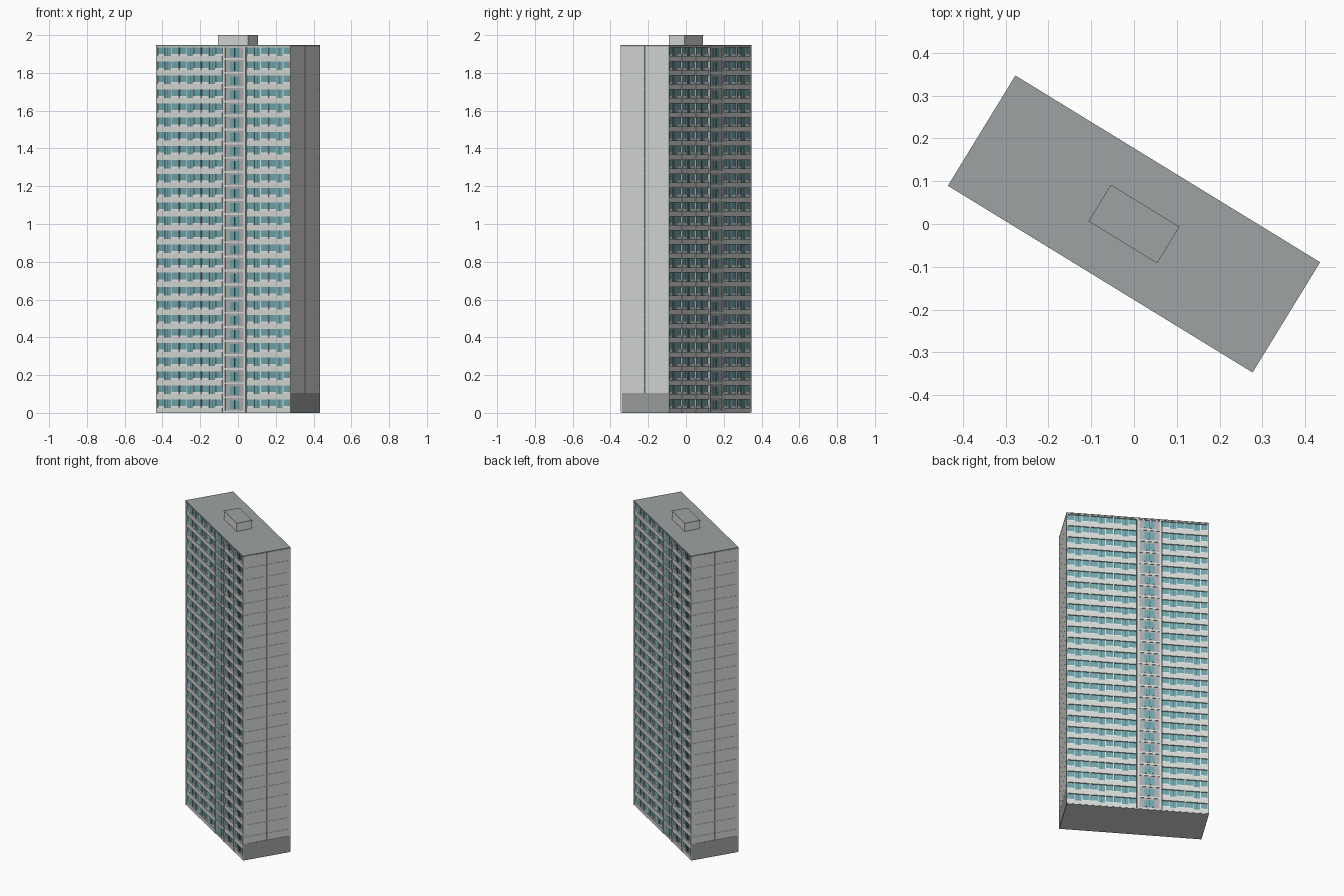
import bpy, bmesh, math
from mathutils import Matrix

if "Cube" in bpy.data.objects:
    bpy.data.objects.remove(bpy.data.objects["Cube"])

ANGLE = math.radians(-31.5)
FLOORS, FH = 26, 0.0746
TOP = FLOORS * FH
HL, HW = 0.4165, 0.150          # half length, half width of the block


def material(name, rgb):
    m = bpy.data.materials.new(name)
    m.diffuse_color = (*rgb, 1)
    m.use_nodes = True
    m.node_tree.nodes["Principled BSDF"].inputs["Base Color"].default_value = m.diffuse_color
    return m


WALL = material("light concrete", (0.68, 0.70, 0.68))
ROOF = material("roof grey", (0.34, 0.36, 0.36))
PLINTH = material("plinth grey", (0.34, 0.35, 0.35))
GLASS = material("teal glass", (0.15, 0.38, 0.41))
STAIR = material("stair grey", (0.42, 0.42, 0.42))
FRAME = material("white frame", (0.76, 0.77, 0.76))
DARK = material("dark frame", (0.10, 0.12, 0.12))


def build(name, mat, boxes, mirrored=False):
    """Joins boxes (u0, u1, v0, v1, z0, z1) into one part; mirrored adds a half-turn copy."""
    bm = bmesh.new()
    for turn in ((0, math.pi) if mirrored else (0,)):
        rot = Matrix.Rotation(ANGLE + turn, 4, 'Z')
        for u0, u1, v0, v1, z0, z1 in boxes:
            mid = Matrix.Translation(((u0 + u1) / 2, (v0 + v1) / 2, (z0 + z1) / 2))
            size = Matrix.Diagonal((u1 - u0, v1 - v0, z1 - z0, 1))
            bmesh.ops.create_cube(bm, size=1, matrix=rot @ mid @ size)
    me = bpy.data.meshes.new(name)
    bm.to_mesh(me)
    bm.free()
    me.materials.append(mat)
    ob = bpy.data.objects.new(name, me)
    bpy.context.collection.objects.link(ob)


# Core, roof slab and rooftop machine room
build("core", WALL, [(-0.412, 0.412, -0.134, 0.134, 0.001, TOP)])
build("base_slab", WALL, [(-0.413, 0.413, -0.147, 0.147, 0, 0.006)])
build("roof_slab", ROOF, [(-HL - 0.001, HL + 0.001, -HW - 0.001, HW + 0.001, TOP, 1.947)])
build("machine_room", WALL, [(-0.093, 0.093, -0.049, 0.049, 1.942, 1.997)])
build("machine_room_cap", ROOF, [(-0.094, 0.094, -0.050, 0.050, 1.997, 2.0)])

# Blank end walls: two columns of storey panels above a plinth
panels = []
for f in range(1, FLOORS):
    z0 = 0.106 if f == 1 else f * FH + 0.0005
    for v0, v1 in ((-0.1485, -0.0012), (0.0012, 0.1485)):
        panels.append((0.410, HL + 0.0004, v0, v1, z0, (f + 1) * FH - 0.0005))
build("end_panels", WALL, panels, True)
build("end_backing", WALL, [(0.409, HL - 0.002, -0.146, 0.146, 0.10, TOP)], True)
build("end_plinth", PLINTH, [(0.409, HL + 0.0002, -0.143, 0.147, 0.0005, 0.105)], True)

# Long facade: five balcony bays and one stair bay
bays = [(-0.4165, -0.278), (-0.278, -0.141), (-0.141, -0.004),
        (0.139, 0.277), (0.277, 0.4165)]
S0, S1 = 0.010, 0.127
MID = (S0 + S1) / 2
dividers, bands, glass, frames, darks, stair, stair_bands = ([] for _ in range(7))

for u in (-0.4125, -0.278, -0.141, 0.277, 0.4125):
    dividers.append((u - 0.004, u + 0.004, -HW, -0.130, 0.002, TOP))
for u0, u1 in ((-0.004, S0), (S1, 0.139)):
    dividers.append((u0, u1, -HW, -0.130, 0.002, TOP))
stair.append((S0, S1, -0.145, -0.132, 0.003, TOP))

for f in range(FLOORS):
    z = f * FH
    for u0, u1 in bays:
        a, w = u0 + 0.004, u1 - u0 - 0.008
        # Balcony front joined to the beam of the storey below
        bands.append((a, a + w, -0.149, -0.132, max(z - 0.004, 0.002), z + 0.025))
        # Window, door, window with white sills and posts
        glass.append((a, a + w, -0.1425, -0.132, z + 0.024, z + 0.071))
        for s0, s1 in ((0.0, 0.34), (0.66, 1.0)):
            frames.append((a + s0 * w, a + s1 * w, -0.1445, -0.133, z + 0.023, z + 0.036))
        for t in (0.34, 0.66):
            frames.append((a + t * w - 0.002, a + t * w + 0.002, -0.1448, -0.133,
                           z + 0.024, z + 0.071))
        darks.append((a + 0.5 * w - 0.0012, a + 0.5 * w + 0.0012, -0.1435, -0.133,
                      z + 0.024, z + 0.071))
    # Stair bay: a pair of windows and a floor band
    glass.append((S0 + 0.029, S1 - 0.029, -0.146, -0.140, z + 0.020, z + 0.066))
    darks.append((MID - 0.0012, MID + 0.0012, -0.1468, -0.140, z + 0.020, z + 0.066))
    stair_bands.append((S0, S1, -0.148, -0.135, z + 0.003, z + 0.013))
bands.append((-HL + 0.001, HL - 0.001, -0.149, -0.132, TOP - 0.004, TOP))

build("bay_dividers", WALL, dividers, True)
build("balcony_fronts", WALL, bands, True)
build("window_glass", GLASS, glass, True)
build("window_frames", FRAME, frames, True)
build("door_frames", DARK, darks, True)
build("stair_wall", STAIR, stair, True)
build("stair_bands", WALL, stair_bands, True)
